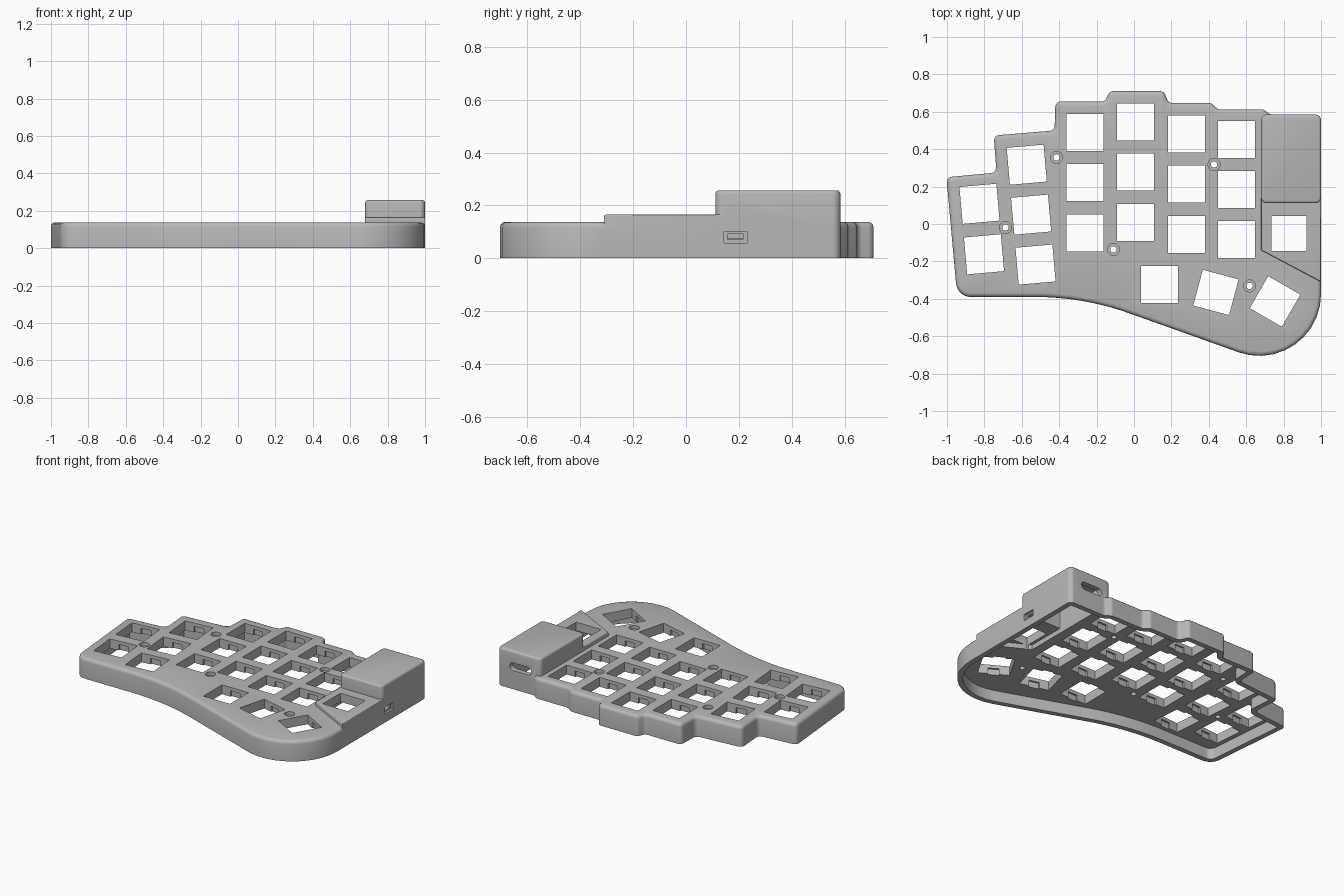
import bpy, bmesh
from math import radians, tan, pi
from mathutils import Vector, Matrix

if "Cube" in bpy.data.objects:
    bpy.data.objects.remove(bpy.data.objects["Cube"], do_unlink=True)

grey = bpy.data.materials.new("matte_grey")
grey.use_nodes = True
grey.diffuse_color = (0.48, 0.48, 0.48, 1)
grey.node_tree.nodes["Principled BSDF"].inputs["Base Color"].default_value = (0.48, 0.48, 0.48, 1)


def outline(corners, inset, steps=10):
    """Counter-clockwise corners (x, y, radius), moved inward and rounded."""
    pts = []
    n = len(corners)
    for i in range(n):
        a, p, b = (Vector(corners[j % n][:2]) for j in (i - 1, i, i + 1))
        r = corners[i][2]
        d1, d2 = (p - a).normalized(), (b - p).normalized()
        n1, n2 = Vector((-d1.y, d1.x)), Vector((-d2.y, d2.x))
        miter = (n1 + n2) / (1 + n1.dot(n2))
        p = p + miter * inset
        if r == 0:
            pts.append(p)
            continue
        turn = d1.cross(d2)
        side = 1 if turn > 0 else -1
        r = max(r - side * inset, 0.004)
        angle = d1.angle(d2)
        start = p - d1 * r * tan(angle / 2)
        centre = start + n1 * side * r
        arm = start - centre
        for k in range(steps + 1):
            pts.append(centre + Matrix.Rotation(side * angle * k / steps, 2) @ arm)
    return pts


def loft(name, corners, rings, matrix=None):
    """Closed solid through (inset, height) rings of one outline."""
    bm = bmesh.new()
    loops = [[bm.verts.new((p.x, p.y, z)) for p in outline(corners, d)] for d, z in rings]
    for low, high in zip(loops, loops[1:]):
        for i in range(len(low)):
            j = (i + 1) % len(low)
            bm.faces.new((low[i], low[j], high[j], high[i]))
    bm.faces.new(loops[0])
    bm.faces.new(loops[-1])
    if matrix:
        bm.transform(matrix)
    bmesh.ops.recalc_face_normals(bm, faces=bm.faces)
    mesh = bpy.data.meshes.new(name)
    bm.to_mesh(mesh)
    bm.free()
    mesh.materials.append(grey)
    ob = bpy.data.objects.new(name, mesh)
    bpy.context.collection.objects.link(ob)
    return ob


def rounded_top(z0, z1, r):
    return [(0, z0), (0, z1 - r), (r * 0.13, z1 - r * 0.5),
            (r * 0.5, z1 - r * 0.13), (r, z1)]


def rect(x, y, w, h, angle=0, r=0):
    turn = Matrix.Rotation(radians(angle), 2)
    pts = [turn @ Vector((sx * w / 2, sy * h / 2))
           for sx, sy in ((-1, -1), (1, -1), (1, 1), (-1, 1))]
    return [(x + p.x, y + p.y, r) for p in pts]


def combine(target, tool, operation="DIFFERENCE"):
    tool.hide_render = True
    mod = target.modifiers.new(tool.name, "BOOLEAN")
    mod.operation = operation
    mod.solver = "EXACT"
    mod.object = tool
    bpy.context.view_layer.objects.active = target
    bpy.ops.object.modifier_apply(modifier=mod.name)
    bpy.data.objects.remove(tool, do_unlink=True)


def cut(corners, z0, z1, matrix=None):
    combine(case, loft("cutter", corners, [(0, z0), (0, z1)], matrix))


# Hollow case with stepped back edge and a thumb lobe, open underneath
edge = [(-0.945, -0.39, 0.08), (-0.27, -0.39, 1.5), (1.0, -0.843, 0.33),
        (1.0, 0.585, 0.03), (0.73, 0.585, 0.03), (0.69, 0.613, 0.03),
        (0.45, 0.613, 0.03), (0.41, 0.647, 0.03), (0.185, 0.647, 0.03),
        (0.16, 0.71, 0.03), (-0.13, 0.71, 0.03), (-0.155, 0.655, 0.03),
        (-0.42, 0.655, 0.03), (-0.425, 0.5, 0.03), (-0.75, 0.473, 0.03),
        (-0.735, 0.275, 0.03), (-1.003, 0.25, 0.03)]
case = loft("keyboard_case", edge,
            [(0.035, 0.075), (0.035, 0)] + rounded_top(0, 0.138, 0.022))

# Raised plate and electronics housing on the inner side
plate = [(0.68, -0.14, 0), (1.0, -0.31, 0), (1.0, 0.3, 0), (0.68, 0.3, 0)]
housing = rect(0.84, 0.348, 0.32, 0.474, r=0.03)
combine(case, loft("raised_plate", plate, rounded_top(0.09, 0.166, 0.007)), "UNION")
combine(case, loft("housing", housing, rounded_top(0.09, 0.257, 0.014)), "UNION")

# Hollows below them
for shape, top in ((plate, 0.108), (housing, 0.227)):
    combine(case, loft("hollow", shape, [(0.035, 0.02), (0.035, top)]))

# Key openings: x, y, turn
keys = [(-0.826, 0.108, 5), (-0.802, -0.162, 5)]
keys += [(-0.55 - 0.0235 * k, 0.05 + 0.267 * k, 5) for k in (-1, 0, 1)]
for x, top in ((-0.262, 0.489), (0.008, 0.545), (0.28, 0.481), (0.548, 0.452)):
    keys += [(x, top - 0.268 * k, 0) for k in range(3)]
keys += [(0.136, -0.323, 0), (0.438, -0.366, -15), (0.754, -0.414, -30)]
for x, y, turn in keys:
    cut(rect(x, y, 0.198, 0.198, turn), 0.03, 0.2)
    cut(rect(x, y, 0.07, 0.222, turn), 0.03, 0.115)
cut(rect(0.829, -0.05, 0.187, 0.187), 0.03, 0.25)

# Stepped screw holes
for x, y in ((-0.414, 0.356), (-0.687, -0.019), (-0.11, -0.136),
             (0.428, 0.318), (0.618, -0.331)):
    cut(rect(x, y, 0.064, 0.064, r=0.0319), 0.115, 0.2)
    cut(rect(x, y, 0.034, 0.034, r=0.0169), 0.03, 0.2)

# Side socket and rounded slot in the back wall
cut(rect(1.0, 0.187, 0.03, 0.086), 0.058, 0.102)
cut(rect(0.98, 0.187, 0.12, 0.058), 0.07, 0.091)
upright = Matrix.Rotation(pi / 2, 4, "X")
cut(rect(0.83, 0.152, 0.16, 0.052, r=0.025), -0.65, -0.5, upright)

# Smooth rounded edges, crisp corners
bpy.ops.object.select_all(action="DESELECT")
case.select_set(True)
bpy.context.view_layer.objects.active = case
bpy.ops.object.shade_smooth_by_angle(angle=radians(32))
